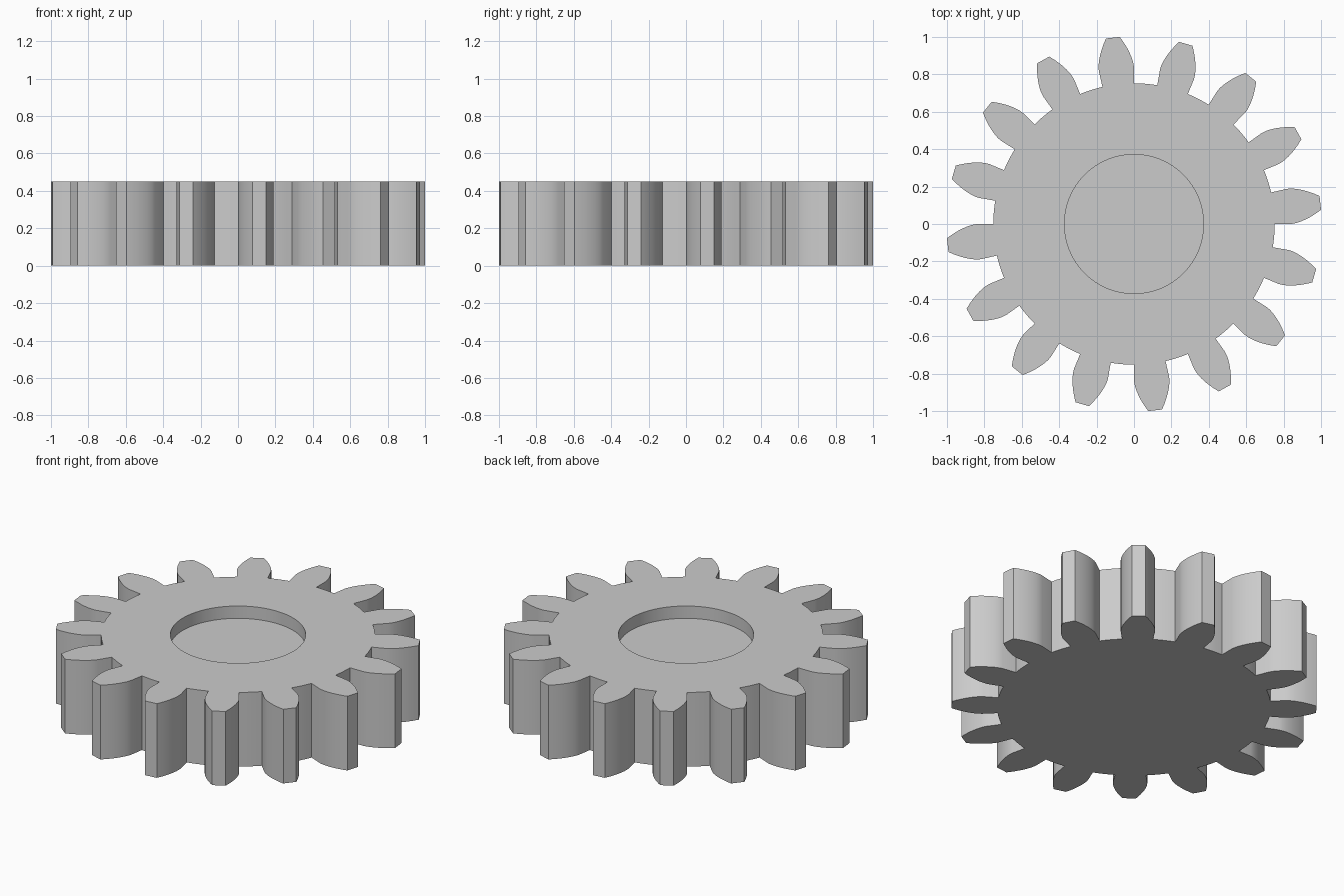
import bpy, bmesh
from math import sin, cos, tan, acos, pi, radians

if "Cube" in bpy.data.objects:
    bpy.data.objects.remove(bpy.data.objects["Cube"])

# Gear proportions
TEETH = 16
HEIGHT = 0.45
BORE_RADIUS, BORE_DEPTH = 0.372, 0.075
TIP = 1.003
MODULE = TIP / (TEETH / 2 + 1)
PITCH = MODULE * TEETH / 2
PRESSURE = radians(20)
BASE = PITCH * cos(PRESSURE)
ROOT = PITCH - 1.25 * MODULE
STEPS = 8


def involute(a):
    return tan(a) - a


def lerp(a, b, t):
    return a + (b - a) * t


# One tooth in polar form: root, radial foot, involute flank, tip, then the mirrored side
half = pi / (2 * TEETH) + involute(PRESSURE)
flank = [(ROOT, -half)]
for i in range(STEPS + 1):
    r = lerp(BASE, TIP, i / STEPS)
    flank.append((r, -half + involute(acos(min(1, BASE / r)))))
tooth = flank + [(r, -a) for r, a in reversed(flank)]
pitch_angle = 2 * pi / TEETH
valley = [(ROOT, lerp(half, pitch_angle - half, i / 4)) for i in range(1, 4)]

# Grey steel
steel = bpy.data.materials.new("grey_steel")
steel.use_nodes = True
colour = (0.6, 0.6, 0.6, 1)
steel.diffuse_color = colour
steel.node_tree.nodes["Principled BSDF"].inputs["Base Color"].default_value = colour

# Gear wheel: the tooth outline repeated around the axis and extruded
bm = bmesh.new()
verts = []
for k in range(TEETH):
    turn = k * pitch_angle + half
    for r, a in tooth + valley:
        verts.append(bm.verts.new((r * cos(a + turn), r * sin(a + turn), 0)))
base_face = bm.faces.new(verts)
top = bmesh.ops.extrude_face_region(bm, geom=[base_face], use_keep_orig=True)
moved = [g for g in top["geom"] if isinstance(g, bmesh.types.BMVert)]
bmesh.ops.translate(bm, verts=moved, vec=(0, 0, HEIGHT))
bmesh.ops.recalc_face_normals(bm, faces=bm.faces)
mesh = bpy.data.meshes.new("gear_wheel")
bm.to_mesh(mesh)
bm.free()
mesh.materials.append(steel)
gear = bpy.data.objects.new("gear_wheel", mesh)
bpy.context.collection.objects.link(gear)

# Shallow round recess in the top
bpy.ops.mesh.primitive_cylinder_add(vertices=64, radius=BORE_RADIUS, depth=2 * BORE_DEPTH,
                                    location=(0, 0, HEIGHT))
cutter = bpy.context.object
cutter.name = "recess_cutter"
cutter.hide_render = True
cutter.data.materials.append(steel)
cut = gear.modifiers.new("recess", 'BOOLEAN')
cut.operation = 'DIFFERENCE'
cut.solver = 'EXACT'
cut.object = cutter

bpy.ops.object.select_all(action='DESELECT')
gear.select_set(True)
bpy.context.view_layer.objects.active = gear
bpy.ops.object.modifier_apply(modifier=cut.name)
bpy.data.objects.remove(cutter)

# Smooth flanks with crisp edges
bpy.ops.object.shade_smooth_by_angle(angle=radians(30))
